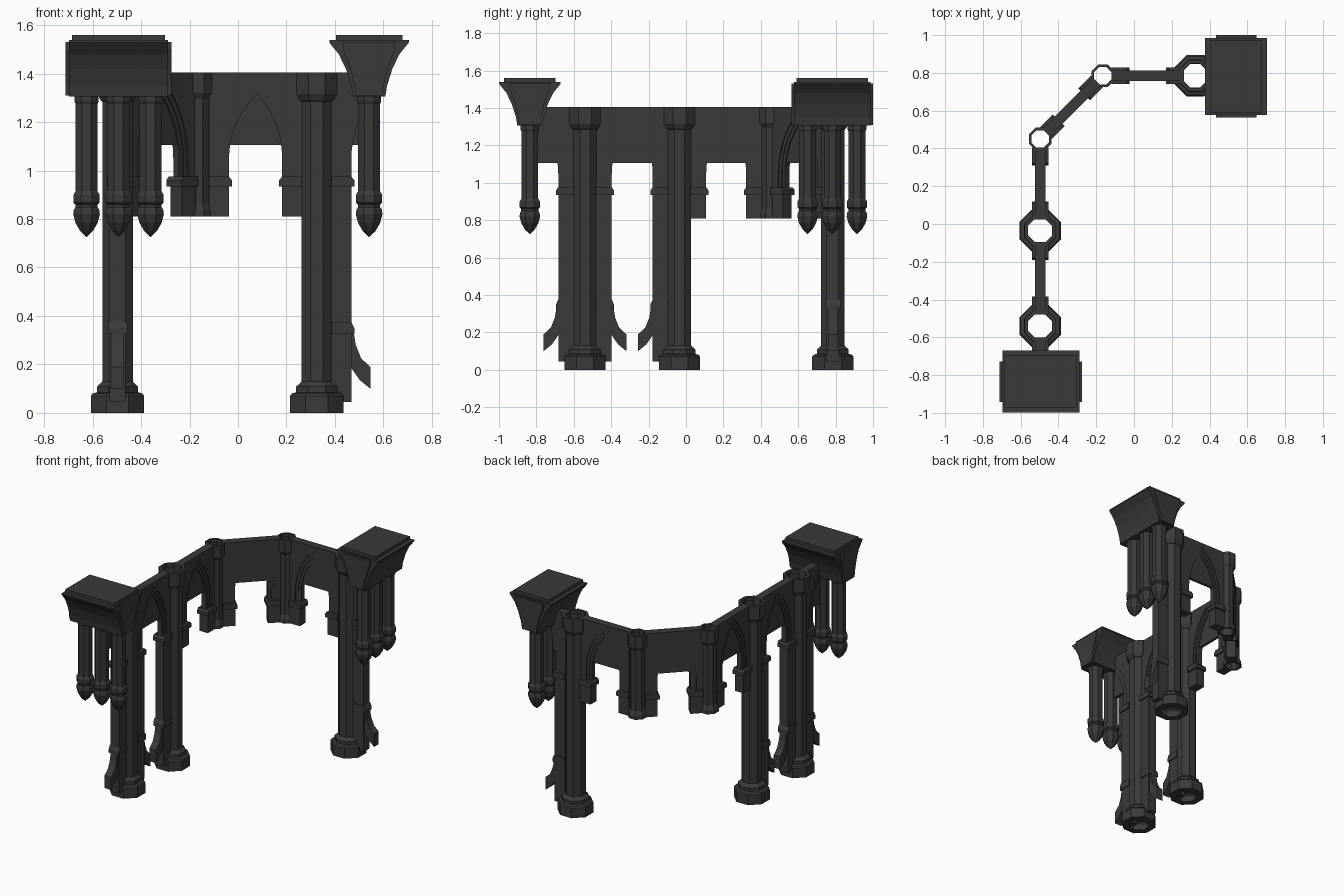
import bpy, bmesh, math
from mathutils import Matrix, Vector

cube = bpy.data.objects.get("Cube")
if cube:
    bpy.data.objects.remove(cube, do_unlink=True)

stone = bpy.data.materials.new("dark_stone")
stone.use_nodes = True
stone.diffuse_color = (0.042, 0.042, 0.042, 1)
stone.node_tree.nodes["Principled BSDF"].inputs["Base Color"].default_value = stone.diffuse_color

TOP = 1.405      # top of the arcade wall
CAPITAL = 0.95   # height of the pier capitals


def finish(bm, name, matrix):
    bmesh.ops.recalc_face_normals(bm, faces=bm.faces)
    mesh = bpy.data.meshes.new(name)
    bm.to_mesh(mesh)
    bm.free()
    mesh.materials.append(stone)
    obj = bpy.data.objects.new(name, mesh)
    obj.matrix_world = matrix
    bpy.context.collection.objects.link(obj)
    return obj


def slab(bm, outline, thick):
    """Closed prism from an outline in the local XZ plane, centred on y = 0."""
    front = [bm.verts.new((x, -thick / 2, z)) for x, z in outline]
    back = [bm.verts.new((x, thick / 2, z)) for x, z in outline]
    bm.faces.new(front)
    bm.faces.new(back[::-1])
    for i in range(len(front)):
        j = (i + 1) % len(front)
        bm.faces.new((front[j], front[i], back[i], back[j]))


def box(bm, x0, x1, z0, z1, thick):
    slab(bm, [(x0, z0), (x1, z0), (x1, z1), (x0, z1)], thick)


def lathe(name, profile, place, sides=8):
    """Open faceted shell; radii are measured to the flats."""
    bm = bmesh.new()
    rings = []
    for r, z in profile:
        r /= math.cos(math.pi / sides)
        angles = [(k + 0.5) * math.tau / sides for k in range(sides)]
        rings.append([bm.verts.new((r * math.cos(a), r * math.sin(a), z)) for a in angles])
    for low, high in zip(rings, rings[1:]):
        for k in range(sides):
            j = (k + 1) % sides
            bm.faces.new((low[k], low[j], high[j], high[k]))
    bmesh.ops.remove_doubles(bm, verts=bm.verts, dist=0.0005)
    return finish(bm, name, Matrix.Translation((place[0], place[1], 0)))


def pointed_arch(half, w, spring, apex, steps=10):
    """Points from the spring line to the apex; s runs from column to bay centre."""
    h = apex - spring
    radius = (w * w + h * h) / (2 * w)
    end = math.asin(min(1, h / radius))
    pts = []
    for i in range(steps + 1):
        a = end * i / steps
        x = w - radius + radius * math.cos(a)
        pts.append((half - x, spring + radius * math.sin(a)))
    return pts


def half_bay(name, place, direction, half, r, tall):
    d = Vector(direction).normalized()
    matrix = Matrix.Translation((place[0], place[1], 0)) @ Matrix.Rotation(math.atan2(d.y, d.x), 4, "Z")
    edge = r + 0.078
    w = half - edge
    arcs = [[(half - x, CAPITAL)] + pointed_arch(half, x, 1.05, apex)
            for x, apex in ((w + 0.04, 1.375), (w + 0.02, 1.345), (w, 1.315))]

    # Spandrel, two stepped arch ribs and the recessed panel
    bm = bmesh.new()
    slab(bm, arcs[0] + [(half, TOP), (r - 0.005, TOP), (r - 0.005, CAPITAL)], 0.056)
    slab(bm, arcs[0] + arcs[1][::-1], 0.044)
    slab(bm, arcs[1] + arcs[2][::-1], 0.034)
    box(bm, edge - 0.01, half, 1.105, 1.36, 0.02)
    finish(bm, name + "_arch", matrix)

    # Pier with its moulded capital
    bm = bmesh.new()
    inner = r - 0.005
    box(bm, inner, edge, 0.045 if tall else 0.81, 0.94, 0.066)
    slab(bm, [(inner, 0.935), (edge + 0.012, 0.935), (edge + 0.012, 0.96),
              (edge, 0.975), (inner, 0.975)], 0.088)
    finish(bm, name + "_pier", matrix)

    # Collar and sweeping foot bracket
    if tall:
        bm = bmesh.new()
        slab(bm, [(inner, 0.325), (edge + 0.012, 0.325), (edge + 0.012, 0.35),
                  (edge, 0.375), (inner, 0.375)], 0.08)
        sweep = [(0.01, 0.33), (0.018, 0.28), (0.04, 0.225), (0.078, 0.19),
                 (0.078, 0.10), (0.035, 0.135), (0.01, 0.17), (-0.01, 0.2), (-0.01, 0.33)]
        slab(bm, [(edge + x, z) for x, z in sweep], 0.052)
        finish(bm, name + "_foot_bracket", matrix)


# Columns
tall_profile = [(0.064, 0), (0.11, 0), (0.11, 0.07), (0.103, 0.08), (0.085, 0.085),
                (0.085, 0.108), (0.072, 0.12), (0.063, 0.13), (0.063, 1.285),
                (0.07, 1.29), (0.083, 1.315), (0.083, TOP), (0.064, TOP), (0.063, 1.38)]
short_profile = [(0.046, 0.81), (0.06, 0.81), (0.06, 0.835), (0.046, 0.865),
                 (0.046, 1.295), (0.06, 1.32), (0.06, TOP), (0.046, TOP), (0.046, 1.38)]
columns = {
    "front_column": (-0.497, -0.54), "middle_column": (-0.497, -0.035),
    "corner_column": (-0.497, 0.45), "back_column": (-0.165, 0.785),
    "side_column": (0.325, 0.785),
}
short = ("corner_column", "back_column")
for name, place in columns.items():
    lathe(name, short_profile if name in short else tall_profile, place)

# Full bays between neighbouring columns, each made of two half bays
names = list(columns)
for first, second in zip(names, names[1:]):
    a, b = Vector(columns[first]), Vector(columns[second])
    grounded = first == "front_column"
    for start, end, label in ((a, b, first), (b, a, second)):
        r = 0.05 if label in short else 0.065
        side = "_next" if label == first else "_previous"
        half_bay(label + side, start, end - start, (b - a).length / 2, r, grounded)

# Half bays at the two ends of the arcade
half_bay("front_end", columns["front_column"], (0, -1), 0.25, 0.065, True)
half_bay("side_end", columns["side_column"], (1, 0), 0.25, 0.065, True)

# Flared blocks with hanging colonnettes
flare = [(0.067, 1.305), (0.074, 1.35), (0.096, 1.42), (0.125, 1.48),
         (0.164, 1.528), (0.164, 1.538)]
panel = [(0.055, 1.31), (0.062, 1.36), (0.08, 1.43), (0.107, 1.5), (0.107, 1.53)]
pendant = [(0.05, 1.31), (0.05, 1.285), (0.045, 1.275), (0.045, 0.915), (0.054, 0.9),
           (0.054, 0.868), (0.046, 0.86), (0.046, 0.848), (0.052, 0.84), (0.055, 0.82),
           (0.046, 0.785), (0.026, 0.75), (0, 0.725)]


def mirrored(profile):
    return profile + [(-x, z) for x, z in reversed(profile)]


for label, place, angle in (("front", (-0.493, -0.835), 0), ("side", (0.541, 0.782), math.pi / 2)):
    turn = Matrix.Rotation(angle, 4, "Z")
    matrix = Matrix.Translation((place[0], place[1], 0)) @ turn
    across = matrix @ Matrix.Rotation(math.pi / 2, 4, "Z")
    bm = bmesh.new()
    slab(bm, mirrored(flare), 0.408)
    slab(bm, mirrored(panel), 0.436)
    finish(bm, label + "_flared_block", across)
    bm = bmesh.new()
    box(bm, -0.192, 0.192, 1.535, 1.56, 0.275)
    finish(bm, label + "_block_cap", matrix)
    for i in (-1, 0, 1):
        lathe(f"{label}_pendant_{i + 2}", pendant, matrix @ Vector((i * 0.132, 0, 0)))
